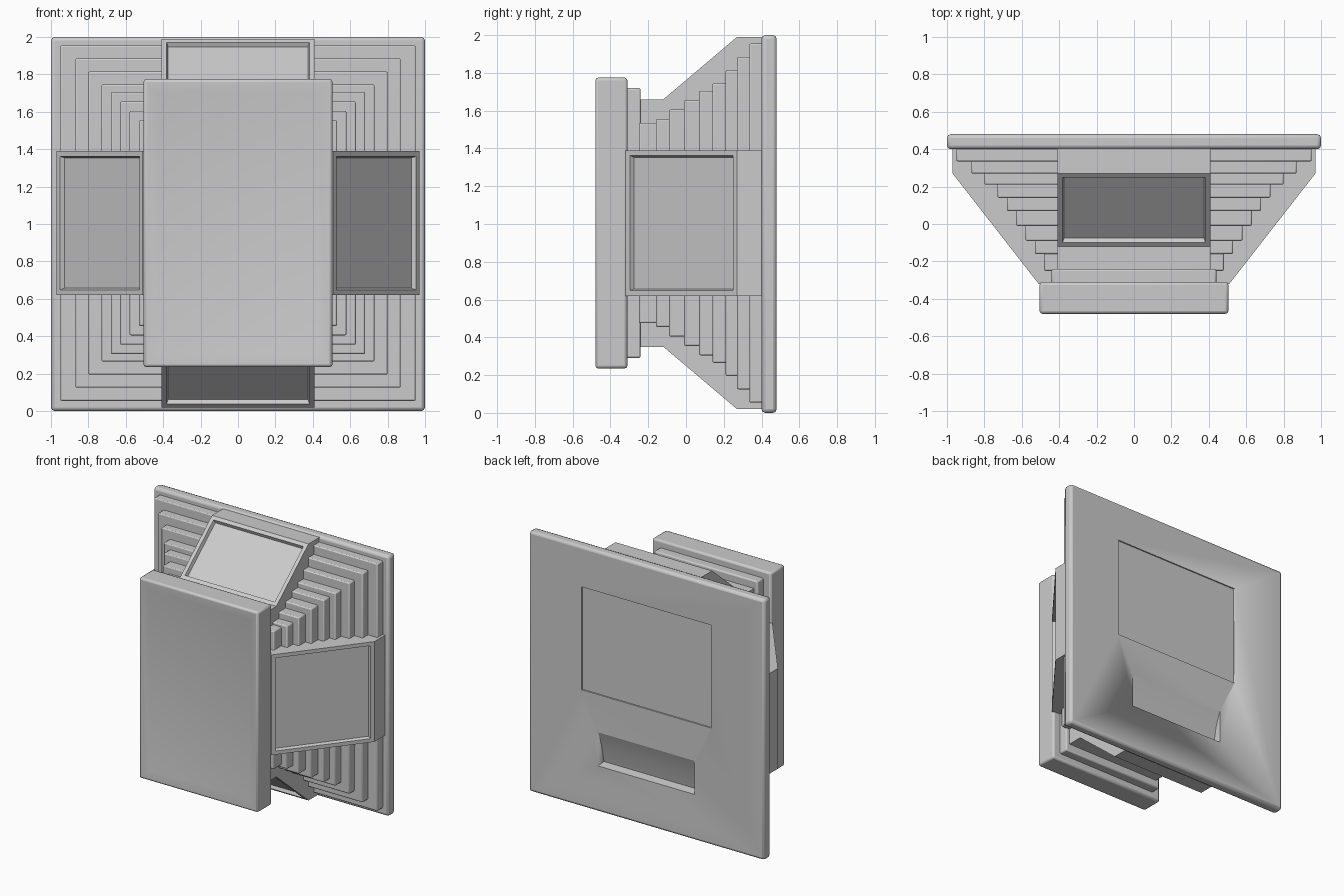
import bpy, bmesh

if "Cube" in bpy.data.objects:
    bpy.data.objects.remove(bpy.data.objects["Cube"])

CZ = 1.005  # height of the symmetry centre


def finish(bm, name, bevel=0.0):
    bmesh.ops.recalc_face_normals(bm, faces=bm.faces[:])
    me = bpy.data.meshes.new(name)
    bm.to_mesh(me)
    bm.free()
    ob = bpy.data.objects.new(name, me)
    bpy.context.collection.objects.link(ob)
    if bevel:
        m = ob.modifiers.new("Bevel", 'BEVEL')
        m.width = bevel
        m.segments = 2
        m.limit_method = 'ANGLE'
    bpy.context.view_layer.objects.active = ob
    bpy.ops.object.select_all(action='DESELECT')
    ob.select_set(True)
    bpy.ops.object.shade_smooth_by_angle()
    return ob


def box_bm(x, y0, y1, z0, z1):
    bm = bmesh.new()
    bmesh.ops.create_cube(bm, size=1)
    for v in bm.verts:
        v.co = (v.co.x * 2 * x, y0 if v.co.y < 0 else y1, z0 if v.co.z < 0 else z1)
    return bm


def box(name, x, y0, y1, z0, z1, bevel=0.0):
    return finish(box_bm(x, y0, y1, z0, z1), name, bevel)


def prism_bm(profile, place, lo, hi):
    bm = bmesh.new()
    a = [bm.verts.new(place(u, v, lo)) for u, v in profile]
    b = [bm.verts.new(place(u, v, hi)) for u, v in profile]
    bm.faces.new(a)
    bm.faces.new(b)
    n = len(a)
    for i in range(n):
        bm.faces.new((a[i], a[(i + 1) % n], b[(i + 1) % n], b[i]))
    bmesh.ops.recalc_face_normals(bm, faces=bm.faces[:])
    return bm


def recess(bm, face, rim, slope, depth):
    bmesh.ops.inset_individual(bm, faces=[face], thickness=rim)
    bmesh.ops.inset_individual(bm, faces=[face], thickness=slope, depth=-depth)


def hood(name, profile, place, lo, hi):
    # wedge housing with a framed, sunken panel on its sloping face
    bm = prism_bm(profile, place, lo, hi)
    bm.normal_update()
    face = next(f for f in bm.faces if sorted(abs(c) for c in f.normal)[1] > 0.3)
    recess(bm, face, 0.04, 0.012, 0.025)
    return finish(bm, name)


# back plate with a shallow panel and a wedge-shaped slot
plate = box("back_plate", 1.0, 0.40, 0.48, 0.0, 2.0, 0.02)
panel_cut = box("back_panel_cutter", 0.55, 0.47, 0.55, 0.90, 1.69)
slot_profile = [(0.50, 0.35), (0.41, 0.36), (0.44, 0.50), (0.48, 0.61), (0.50, 0.61)]
slot_cut = finish(prism_bm(slot_profile, lambda u, v, w: (w, u, v), -0.41, 0.41),
                  "back_slot_cutter")
for cutter in (panel_cut, slot_cut):
    m = plate.modifiers.new("Cut", 'BOOLEAN')
    m.operation = 'DIFFERENCE'
    m.object = cutter
    m.solver = 'EXACT'
    cutter.hide_render = True
    cutter.hide_set(True)

# stepped layers shrinking toward the front: half width, half height, front y
steps = [(0.95, 0.95, 0.335), (0.87, 0.88, 0.27), (0.80, 0.81, 0.21), (0.73, 0.74, 0.14),
         (0.68, 0.70, 0.07), (0.63, 0.65, -0.01), (0.58, 0.60, -0.09), (0.53, 0.55, -0.16),
         (0.48, 0.53, -0.25)]
back = 0.41
for i, (hx, hz, y) in enumerate(steps):
    box(f"step_{i + 1}", hx, y, back, CZ - hz, CZ + hz, 0.008)
    back = y + 0.01

# side housings
side = [(0.40, 0.405), (0.97, 0.405), (0.97, 0.27), (0.51, -0.32), (0.40, -0.32)]
for s, label in ((1, "right"), (-1, "left")):
    hood(f"{label}_housing", side, lambda u, v, w, s=s: (s * u, v, w), 0.62, 1.39)

# top and bottom housings
vert = [(0.405, 0.3), (0.405, 0.985), (0.27, 0.985), (-0.12, 0.655), (-0.26, 0.655), (-0.26, 0.3)]
for s, label in ((1, "top"), (-1, "bottom")):
    hood(f"{label}_housing", vert, lambda u, v, w, s=s: (w, u, CZ + s * v), -0.41, 0.41)

# front slab with a softly dished face, and its backing plate
box("front_backing", 0.44, -0.32, -0.24, 0.29, 1.72, 0.01)
bm = box_bm(0.505, -0.48, -0.31, 0.235, 1.775)
bm.normal_update()
recess(bm, next(f for f in bm.faces if f.normal.y < -0.9), 0.03, 0.08, 0.012)
finish(bm, "front_slab", 0.015)
